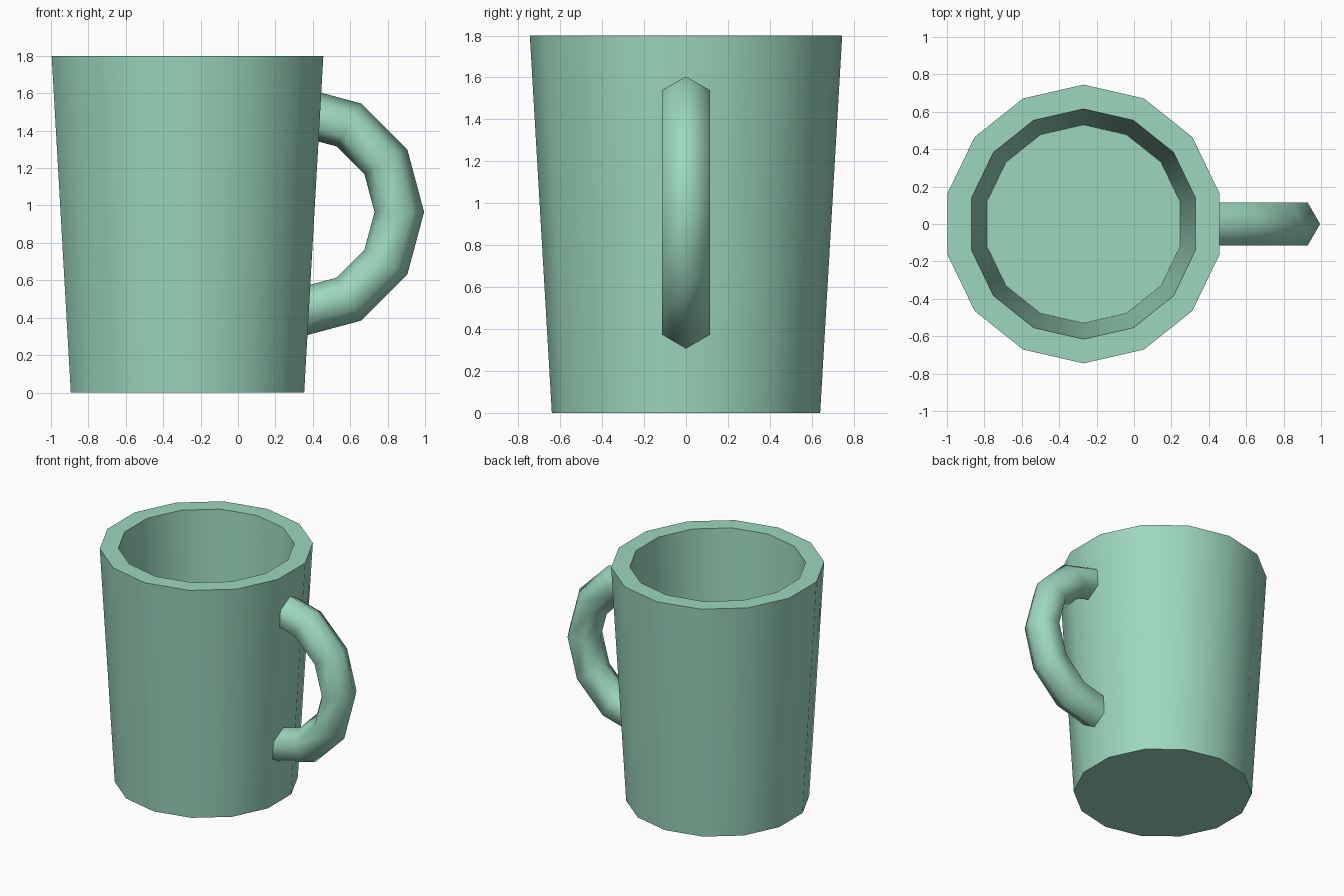
import bpy
import bmesh
from math import sin, cos, pi, radians
from mathutils import Vector

SIDES = 14            # mug wall
RING_SIDES = 6        # handle section
ARC_STEPS = 6         # handle half circle
CENTRE_X = -0.27

default = bpy.data.objects.get("Cube")
if default:
    bpy.data.objects.remove(default, do_unlink=True)

green = bpy.data.materials.new("soft mint green")
green.use_nodes = True
green.diffuse_color = (0.333, 0.679, 0.515, 1)
green.node_tree.nodes["Principled BSDF"].inputs["Base Color"].default_value = green.diffuse_color


def loft(name, rings, smooth_angle):
    """Skin a series of equal rings and cap both ends."""
    bm = bmesh.new()
    loops = [[bm.verts.new(p) for p in ring] for ring in rings]
    for a, b in zip(loops, loops[1:]):
        for i in range(len(a)):
            j = (i + 1) % len(a)
            bm.faces.new((a[i], a[j], b[j], b[i]))
    bm.faces.new(loops[0][::-1])
    bm.faces.new(loops[-1])
    bmesh.ops.recalc_face_normals(bm, faces=bm.faces)
    mesh = bpy.data.meshes.new(name)
    bm.to_mesh(mesh)
    bm.free()
    mesh.materials.append(green)
    obj = bpy.data.objects.new(name, mesh)
    bpy.context.collection.objects.link(obj)
    bpy.ops.object.select_all(action='DESELECT')
    obj.select_set(True)
    bpy.context.view_layer.objects.active = obj
    bpy.ops.object.shade_smooth_by_angle(angle=radians(smooth_angle))
    return obj


def level(radius, z):
    """Horizontal polygon with a corner at the back."""
    angles = [pi / 2 + 2 * pi * i / SIDES for i in range(SIDES)]
    return [Vector((CENTRE_X + radius * cos(a), radius * sin(a), z)) for a in angles]


def handle_ring(angle, major=0.5375, minor=0.1325):
    """Hexagonal section at one step around the handle arc."""
    points = []
    for i in range(RING_SIDES):
        t = 2 * pi * i / RING_SIDES
        r = major + minor * cos(t)
        points.append(Vector((0.325 + r * cos(angle), minor * sin(t), 0.965 + r * sin(angle))))
    return points


# Tapered cup: outer wall, flat rim, inner wall, floor
loft("mug_body", [level(0.64, 0), level(0.745, 1.8),
                  level(0.615, 1.8), level(0.53, 0.18)], 40)

# Half-ring handle with its ends buried in the wall
loft("handle", [handle_ring(-pi / 2 + pi * k / ARC_STEPS)
                for k in range(ARC_STEPS + 1)], 75)
